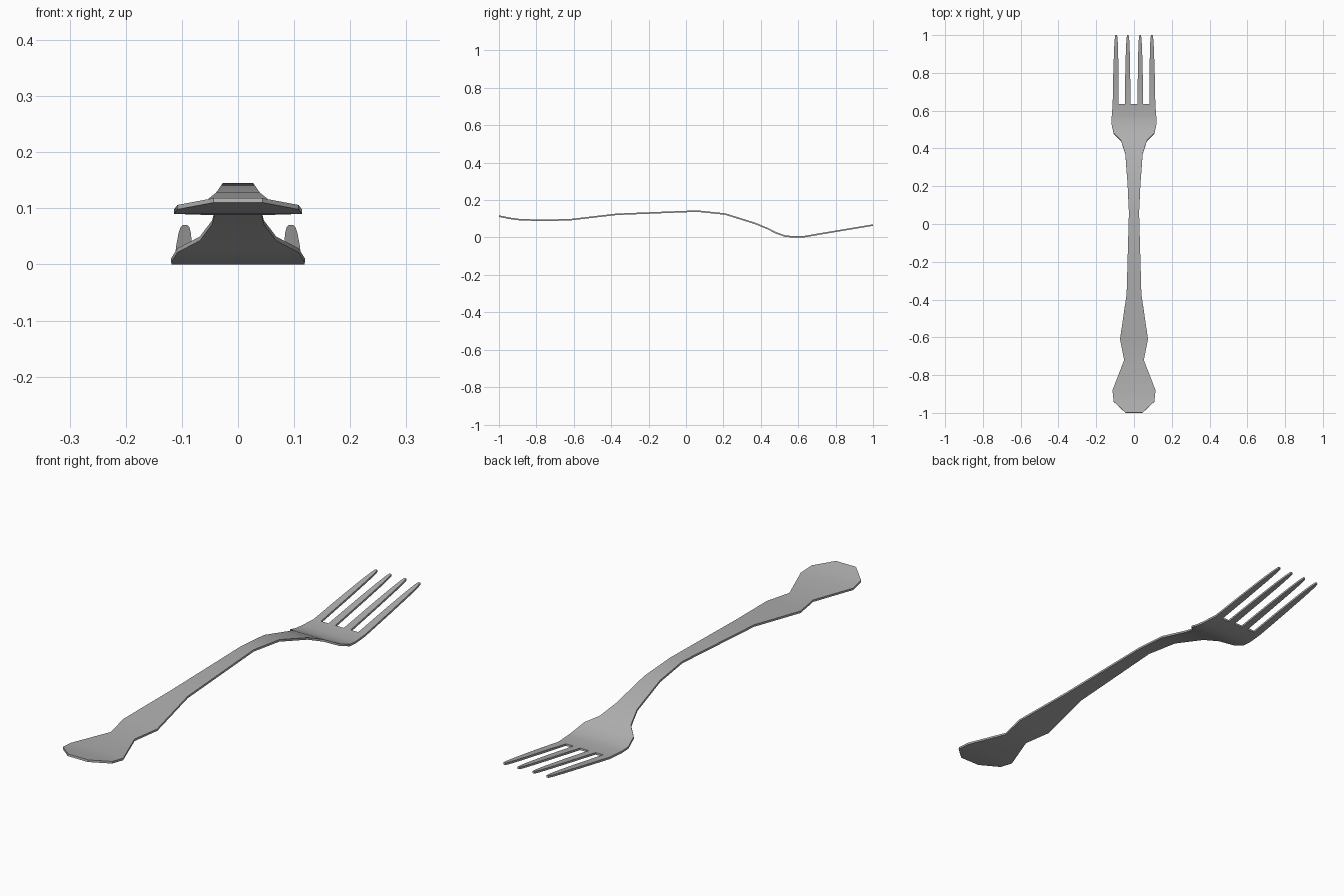
import bpy, bmesh

if "Cube" in bpy.data.objects:
    bpy.data.objects.remove(bpy.data.objects["Cube"])

# Stations along the fork: y, half width, height of mid-surface
BODY = [(-1.0, .044, .114), (-.94, .108, .102), (-.88, .114, .094),
        (-.72, .052, .092), (-.61, .074, .096), (-.37, .039, .124),
        (.06, .027, .141), (.21, .034, .125), (.37, .046, .075),
        (.44, .068, .046), (.48, .108, .025), (.53, .119, .007),
        (.57, .118, .004), (.635, .113, .005)]
# Tine edges across the root, as a fraction of the half width
COLS = [-1, -.72, -.43, -.165, .165, .43, .72, 1]
# Tine stations: y, width factor, height
TINES = [(.80, .87, .033), (.92, .68, .053), (.975, .50, .062), (1.0, .28, .066)]

bm = bmesh.new()

# Handle, neck and head
rows = [[bm.verts.new((c * w, y, z)) for c in COLS] for y, w, z in BODY]
for a, b in zip(rows, rows[1:]):
    for i in range(len(COLS) - 1):
        bm.faces.new((a[i], a[i + 1], b[i + 1], b[i]))

# Four tapering tines growing from the head
for i in range(0, len(COLS), 2):
    l, r = rows[-1][i], rows[-1][i + 1]
    mid, half = (l.co.x + r.co.x) / 2, (r.co.x - l.co.x) / 2
    for y, f, z in TINES:
        m = mid * (1 - .03 * (y - .64) / .36)
        l2 = bm.verts.new((m - half * f, y, z))
        r2 = bm.verts.new((m + half * f, y, z))
        bm.faces.new((l, r, r2, l2))
        l, r = l2, r2

mesh = bpy.data.meshes.new("fork")
bm.to_mesh(mesh)
bm.free()
fork = bpy.data.objects.new("fork", mesh)
bpy.context.collection.objects.link(fork)

# Dark steel colour
steel = bpy.data.materials.new("steel")
steel.diffuse_color = (.43, .43, .43, 1)
steel.use_nodes = True
steel.node_tree.nodes["Principled BSDF"].inputs["Base Color"].default_value = steel.diffuse_color
mesh.materials.append(steel)

# Sheet metal thickness
sol = fork.modifiers.new("thickness", 'SOLIDIFY')
sol.thickness = .008
sol.offset = 0

bpy.context.view_layer.objects.active = fork
fork.select_set(True)
bpy.ops.object.modifier_apply(modifier=sol.name)
bpy.ops.object.shade_smooth_by_angle(angle=.6)
